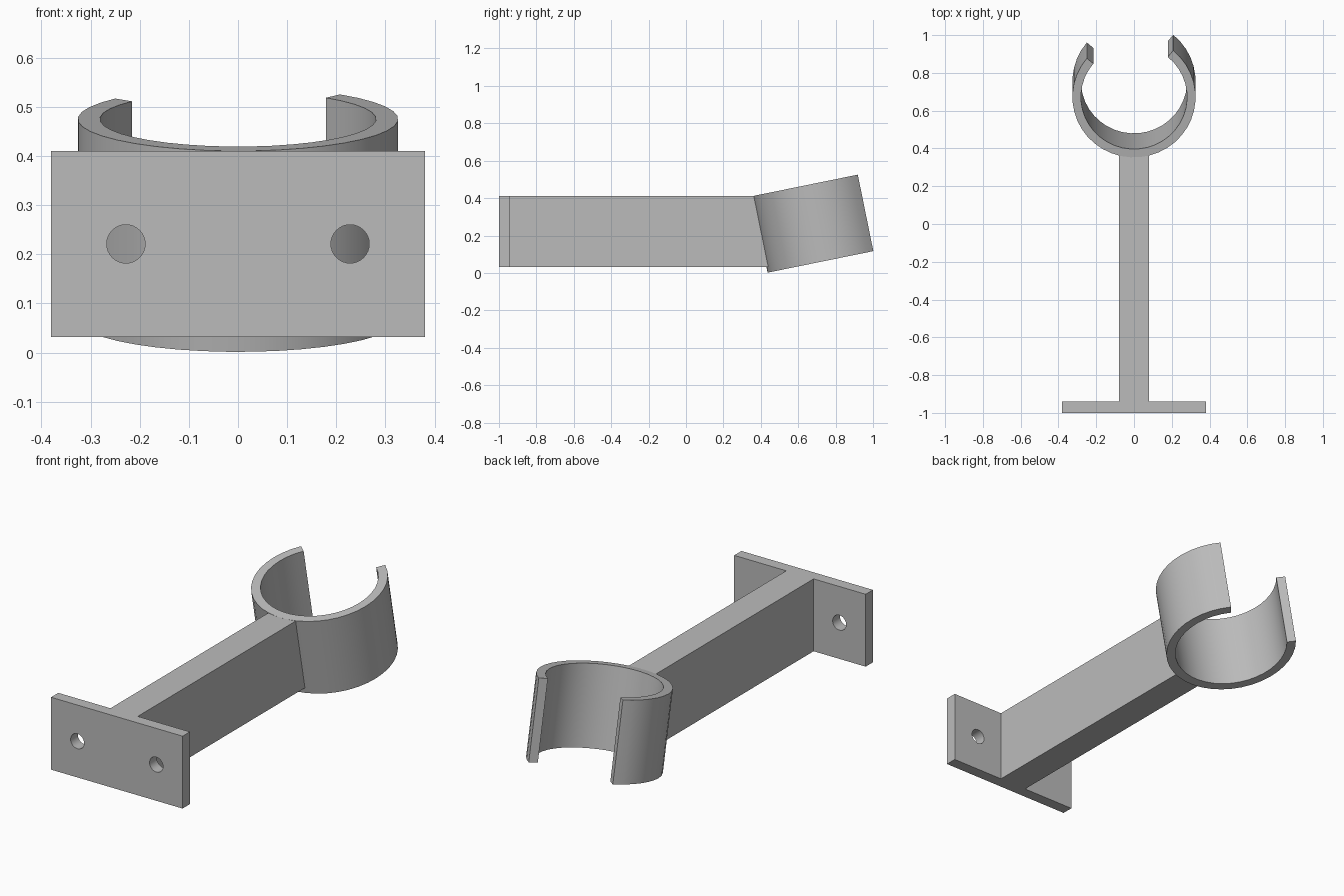
import bpy, bmesh
from math import radians, sin, cos, tan
from mathutils import Vector, Matrix

if "Cube" in bpy.data.objects:
    bpy.data.objects.remove(bpy.data.objects["Cube"], do_unlink=True)

GREY = (0.5, 0.5, 0.5, 1)
grey = bpy.data.materials.new("plain grey")
grey.use_nodes = True
grey.diffuse_color = GREY
grey.node_tree.nodes["Principled BSDF"].inputs["Base Color"].default_value = GREY


def prism(name, outline, offset):
    """Solid made by sweeping a closed outline along an offset."""
    bm = bmesh.new()
    face = bm.faces.new([bm.verts.new(p) for p in outline])
    swept = bmesh.ops.extrude_face_region(bm, geom=[face])["geom"]
    verts = [v for v in swept if isinstance(v, bmesh.types.BMVert)]
    bmesh.ops.translate(bm, verts=verts, vec=Vector(offset))
    bmesh.ops.recalc_face_normals(bm, faces=bm.faces)
    mesh = bpy.data.meshes.new(name)
    bm.to_mesh(mesh)
    bm.free()
    mesh.materials.append(grey)
    obj = bpy.data.objects.new(name, mesh)
    bpy.context.collection.objects.link(obj)
    return obj


def activate(obj):
    bpy.ops.object.select_all(action="DESELECT")
    obj.select_set(True)
    bpy.context.view_layer.objects.active = obj


def arc(radius, start, end, steps):
    angles = [radians(start + (end - start) * i / steps) for i in range(steps + 1)]
    return [(radius * cos(a), radius * sin(a)) for a in angles]


BOTTOM, TOP = 0.032, 0.41
TILT = radians(11.5)
RING_Y, RING_Z = 0.672, 0.475

# Wall plate with two screw holes
w = 0.38
plate = prism("wall_plate",
              [(-w, -1, BOTTOM), (w, -1, BOTTOM), (w, -1, TOP), (-w, -1, TOP)],
              (0, 0.06, 0))
for side in (-1, 1):
    circle = arc(0.039, 0, 360, 32)[:-1]
    cutter = prism("hole_cutter",
                   [(side * 0.228 + x, -1.1, 0.221 + z) for x, z in circle],
                   (0, 0.3, 0))
    cutter.hide_render = True
    cut = plate.modifiers.new("screw hole", "BOOLEAN")
    cut.operation, cut.solver, cut.object = "DIFFERENCE", "EXACT", cutter
    activate(plate)
    bpy.ops.object.modifier_apply(modifier=cut.name)
    bpy.data.objects.remove(cutter, do_unlink=True)


# Straight arm, its far end slanted to sit inside the ring wall
def arm_end(z):
    return RING_Y - 0.298 / cos(TILT) - (z - RING_Z) * tan(TILT)


h = 0.079
prism("arm",
      [(-h, -0.94, BOTTOM), (-h, arm_end(BOTTOM), BOTTOM),
       (-h, arm_end(TOP), TOP), (-h, -0.94, TOP)],
      (2 * h, 0, 0))

# Tilted open ring, with the gap at the back
outer = arc(0.326, 50.5, -220, 30)
inner = arc(0.281, 50.5, -220, 30)
ring = prism("open_ring", [(x, y, 0) for x, y in outer + inner[::-1]],
             (0, 0, -0.417))
ring.data.transform(Matrix.Translation((0, RING_Y, RING_Z))
                    @ Matrix.Rotation(TILT, 4, "X"))

for obj in (plate, ring):
    activate(obj)
    bpy.ops.object.shade_smooth_by_angle(angle=radians(30))
